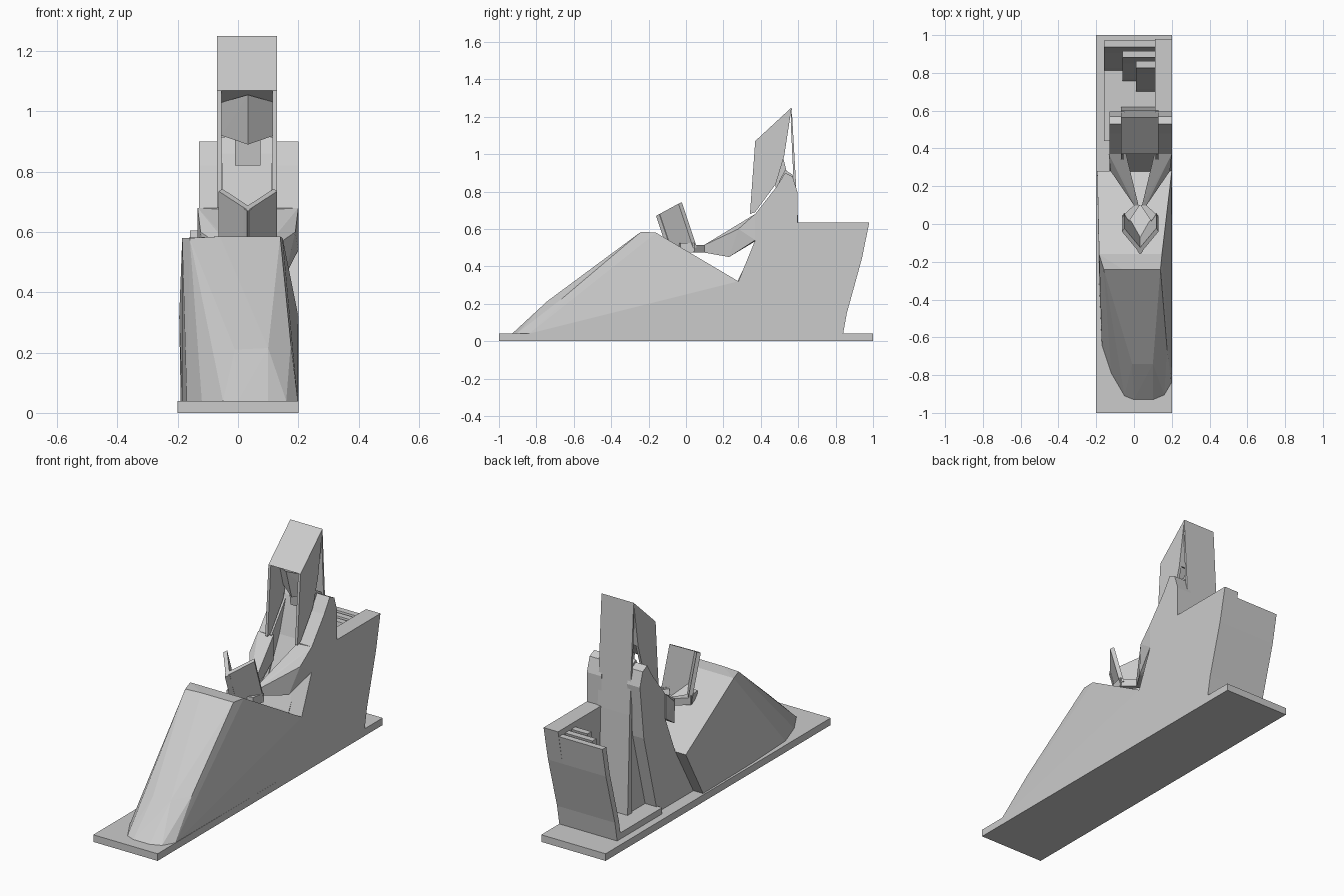
import bpy, bmesh

CX = 0.033  # the figure sits slightly off the base centre


def finish(name, bm):
    bmesh.ops.recalc_face_normals(bm, faces=bm.faces)
    me = bpy.data.meshes.new(name)
    bm.to_mesh(me)
    bm.free()
    ob = bpy.data.objects.new(name, me)
    bpy.context.collection.objects.link(ob)
    return ob


def prism(name, x0, x1, profile):
    """Extrude a (y, z) profile from x0 to x1."""
    bm = bmesh.new()
    a = [bm.verts.new((x0, y, z)) for y, z in profile]
    face = bm.faces.new(a)
    ext = bmesh.ops.extrude_face_region(bm, geom=[face])
    vs = [g for g in ext["geom"] if isinstance(g, bmesh.types.BMVert)]
    bmesh.ops.translate(bm, verts=vs, vec=(x1 - x0, 0, 0))
    return finish(name, bm)


def hull(name, pts):
    bm = bmesh.new()
    vs = [bm.verts.new(p) for p in pts]
    res = bmesh.ops.convex_hull(bm, input=vs)
    junk = [v for v in bm.verts if not v.link_faces]
    bmesh.ops.delete(bm, geom=junk, context='VERTS')
    bmesh.ops.dissolve_limit(bm, angle_limit=0.01, verts=bm.verts, edges=bm.edges)
    return finish(name, bm)


def box(name, x0, x1, y0, y1, z0, z1):
    return prism(name, x0, x1, [(y0, z0), (y1, z0), (y1, z1), (y0, z1)])


def pair(name, pts):
    """Hull plus its mirror image about the figure's centre line."""
    hull(name + "_right", pts)
    hull(name + "_left", [(2 * CX - x, y, z) for x, y, z in pts])


# Base and the low floor behind the figure
box("base", -0.2, 0.2, -1, 1, 0, 0.04)
box("back_floor", -0.16, 0.15, 0.44, 0.84, 0.04, 0.075)

# Covered legs with raised knees
outline = [(-0.05, -0.91), (0.0, -0.93), (0.1, -0.93), (0.16, -0.905),
           (0.198, -0.84), (0.2, 0.12), (-0.19, 0.12), (-0.185, -0.3),
           (-0.17, -0.64), (-0.12, -0.79)]
hull("covered_legs", [(x, y, 0.04) for x, y in outline] + [
    (-0.01, -0.74, 0.21), (0.1, -0.74, 0.215), (0.175, -0.66, 0.23),
    (-0.16, -0.24, 0.58), (-0.06, -0.24, 0.585), (0.14, -0.24, 0.585),
    (-0.185, -0.16, 0.58), (0.148, -0.16, 0.58),
    (-0.195, 0.28, 0.32), (0.2, 0.28, 0.32)])

# Torso and draped sleeves
prism("torso", -0.06, 0.12, [(0.2, 0.04), (0.28, 0.33), (0.44, 0.66), (0.5, 0.86),
                             (0.53, 0.915), (0.57, 0.89), (0.585, 0.8), (0.585, 0.04)])
sleeve = [(0.28, 0.32), (0.37, 0.54), (0.37, 0.68), (0.48, 0.82), (0.53, 0.9),
          (0.57, 0.88), (0.595, 0.8)]
prism("sleeve_right", 0.11, 0.2, [(0.12, 0.04)] + sleeve + [(0.595, 0.04)])
prism("sleeve_left", -0.13, -0.05, [(0.12, 0.04)] + sleeve + [(0.56, 0.5), (0.44, 0.04)])

# Side wall of the seat and three nested curved back panels
curve = [(0.84, 0.04), (0.86, 0.15), (0.94, 0.44), (0.98, 0.635)]
prism("side_wall", 0.11, 0.2, [(0.5, 0.04)] + curve + [(0.5, 0.635)])
back = curve[:3] + [(0.972, 0.605)]
for i, x0 in enumerate((-0.16, -0.06, 0.01)):
    d = -0.055 * i
    front = [(y - 0.035, z) for y, z in reversed(back)]
    prism(f"back_panel_{i + 1}", x0, 0.115, [(y + d, z) for y, z in back + front])

# Forearms, hands and fingers
pair("forearm", [(0.2, 0.37, 0.68), (0.2, 0.37, 0.54), (0.11, 0.38, 0.68), (0.11, 0.38, 0.54),
                 (0.19, 0.28, 0.60), (0.15, 0.23, 0.56), (0.155, 0.23, 0.45), (0.09, 0.23, 0.55),
                 (0.09, 0.23, 0.46), (0.06, 0.09, 0.51), (0.06, 0.09, 0.475),
                 (0.04, 0.09, 0.51), (0.04, 0.09, 0.475)])
pair("hand", [(x, y, z) for z in (0.475, 0.515)
              for x, y in ((0.035, 0.1), (0.065, 0.1), (0.13, 0.04), (0.115, 0.0), (0.095, 0.01))])
pair("fingers", [(x, y, z) for z in (0.48, 0.525)
                 for x, y in ((0.13, 0.045), (0.11, 0.045), (0.115, -0.03), (0.06, -0.04))])

# Open book, two covers meeting at the spine
cover = [(0.03, -0.16, 0.67), (0.03, -0.08, 0.43), (0.13, -0.04, 0.735), (0.13, 0.04, 0.495)]
pair("book_half", cover + [(x - 0.012, y + 0.018, z + 0.008) for x, y, z in cover])

# Neck and face
hull("neck", [(x, y, z) for x in (-0.01, 0.075) for y, z in
              ((0.48, 0.82), (0.55, 0.86), (0.46, 0.98), (0.52, 0.98))])
hull("face", [(-0.055, 0.45, 1.03), (0.12, 0.45, 1.03), (CX, 0.4, 1.0), (-0.055, 0.48, 0.92),
              (0.12, 0.48, 0.92), (CX, 0.43, 0.89), (-0.05, 0.52, 0.99), (0.115, 0.52, 0.99),
              (CX, 0.38, 1.055)])

# Wedge hood, long side locks and the veil falling to the floor
prism("hood", -0.07, 0.13, [(0.37, 1.07), (0.565, 1.25), (0.525, 0.99)])
lock = [(0.37, 1.07), (0.525, 0.99), (0.48, 0.84), (0.37, 0.69), (0.342, 0.68)]
prism("lock_right", 0.115, 0.13, lock)
prism("lock_left", -0.07, -0.055, lock)
prism("veil", -0.07, 0.13, [(0.565, 1.25), (0.585, 0.9), (0.6, 0.63), (0.62, 0.04),
                            (0.58, 0.04), (0.578, 0.63), (0.575, 0.86), (0.56, 1.17)])
